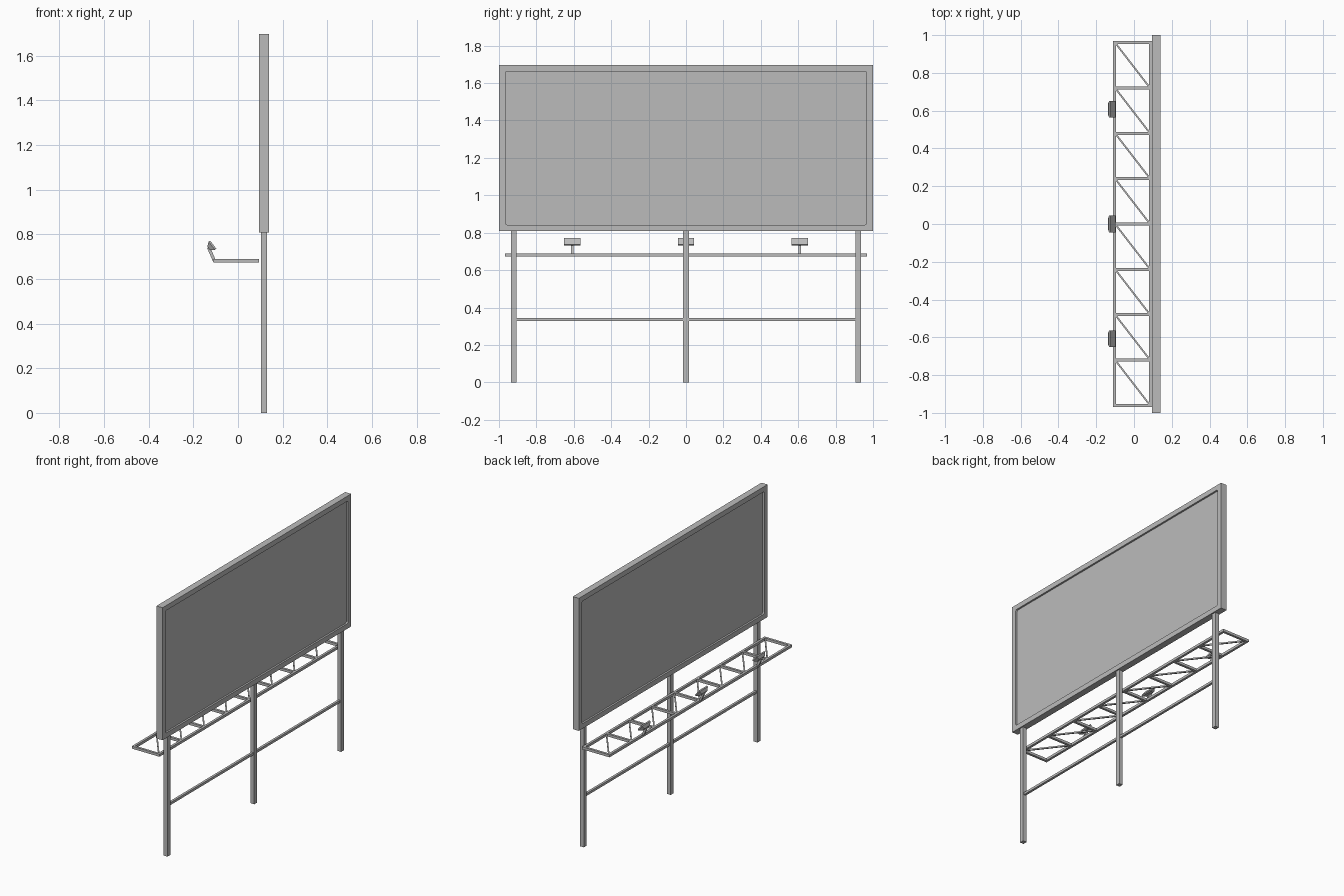
import bpy, bmesh
from mathutils import Vector

if "Cube" in bpy.data.objects:
    bpy.data.objects.remove(bpy.data.objects["Cube"])

grey = bpy.data.materials.new("plain_grey")
grey.use_nodes = True
GREY = (0.5, 0.5, 0.5, 1)
grey.diffuse_color = GREY
grey.node_tree.nodes["Principled BSDF"].inputs["Base Color"].default_value = GREY


def make(name, bm):
    """Turn a bmesh into a grey object."""
    bmesh.ops.recalc_face_normals(bm, faces=bm.faces)
    mesh = bpy.data.meshes.new(name)
    bm.to_mesh(mesh)
    bm.free()
    mesh.materials.append(grey)
    obj = bpy.data.objects.new(name, mesh)
    bpy.context.collection.objects.link(obj)
    return obj


def box(name, lo, hi, round_x=0):
    """Box between two corners; optionally round the edges that run along x."""
    bm = bmesh.new()
    bmesh.ops.create_cube(bm, size=1)
    lo, hi = Vector(lo), Vector(hi)
    for v in bm.verts:
        v.co = (lo + hi) / 2 + v.co * (hi - lo)
    if round_x:
        edges = [e for e in bm.edges if abs(e.verts[0].co.x - e.verts[1].co.x) > 1e-4]
        bmesh.ops.bevel(bm, geom=edges, offset=round_x, segments=3,
                        profile=0.5, affect='EDGES')
    return make(name, bm)


def bar(name, a, b, width):
    """Square bar from a to b."""
    a, b = Vector(a), Vector(b)
    along = b - a
    bm = bmesh.new()
    bmesh.ops.create_cube(bm, size=1)
    side = along.cross(Vector((0, 0, 1)))
    if side.length < 1e-5 or abs(along.y) < 1e-5:
        side = Vector((0, 1, 0))
    side.normalize()
    up = side.cross(along).normalized()
    for v in bm.verts:
        v.co = (a + b) / 2 + along * v.co.z + (side * v.co.x + up * v.co.y) * width
    return make(name, bm)


# Sign board, with a recessed panel on both faces
BACK, FRONT, LOW, TOP = 0.095, 0.14, 0.808, 1.697
RIM, DEPTH = 0.034, 0.012
board = box("sign_board", (BACK, -1, LOW), (FRONT, 1, TOP))
for x0, x1 in ((BACK - 0.1, BACK + DEPTH), (FRONT - DEPTH, FRONT + 0.1)):
    cutter = box("recess_cutter", (x0, RIM - 1, LOW + RIM), (x1, 1 - RIM, TOP - RIM), 0.01)
    cutter.hide_render = True
    mod = board.modifiers.new("recess", 'BOOLEAN')
    mod.operation, mod.solver, mod.object = 'DIFFERENCE', 'EXACT', cutter
    bpy.context.view_layer.objects.active = board
    bpy.ops.object.modifier_apply(modifier=mod.name)
    bpy.data.objects.remove(cutter)

# Posts and the lower brace between them
for label, y in (("right", -0.92), ("middle", 0), ("left", 0.92)):
    box(label + "_post", (0.103, y - 0.015, 0), (0.131, y + 0.015, LOW))
box("lower_brace", (0.109, -0.92, 0.329), (0.125, 0.92, 0.345))

# Walkway truss: two rails, cross bars and diagonals
OUT, IN, Z0, Z1, W = -0.11, 0.095, 0.673, 0.69, 0.016
END, BAYS = 0.968, 8
box("outer_rail", (OUT, -END, Z0), (OUT + W, END, Z1))
box("inner_rail", (IN - W, -END, Z0), (IN, END, Z1))
step = (2 * END - W) / BAYS
zc = (Z0 + Z1) / 2
for i in range(BAYS + 1):
    y = -END + W / 2 + i * step
    box("cross_bar", (OUT + W, y - W / 2, Z0), (IN - W, y + W / 2, Z1))
    if i < BAYS:
        bar("diagonal_bar", (IN - W, y + W / 2, zc), (OUT + W, y + step - W / 2, zc), 0.009)

# Flood lamps: bent arm, tapered housing and rimmed face aimed at the board
TILT = Vector((0.79, 0, 0.61))
SLOPE = Vector((-0.61, 0, 0.79))
for y in (-0.608, 0, 0.608):
    bar("lamp_arm", (OUT + 0.004, y, zc), (-0.132, y, 0.742), 0.014)
    centre = Vector((-0.111, y, 0.754))
    bm = bmesh.new()
    # Each ring: distance behind the face, half width, half height
    rings = []
    for back, half_w, half_h in ((0, 0.044, 0.023), (0.008, 0.044, 0.023), (0.026, 0.03, 0.01)):
        rings.append([bm.verts.new(centre - TILT * back + SLOPE * half_h * s
                                   + Vector((0, half_w * t, 0)))
                      for s, t in ((-1, -1), (-1, 1), (1, 1), (1, -1))])
    for r0, r1 in zip(rings, rings[1:]):
        for k in range(4):
            n = (k + 1) % 4
            bm.faces.new((r0[k], r0[n], r1[n], r1[k]))
    bm.faces.new(rings[0])
    bm.faces.new(rings[-1])
    make("flood_lamp", bm)
